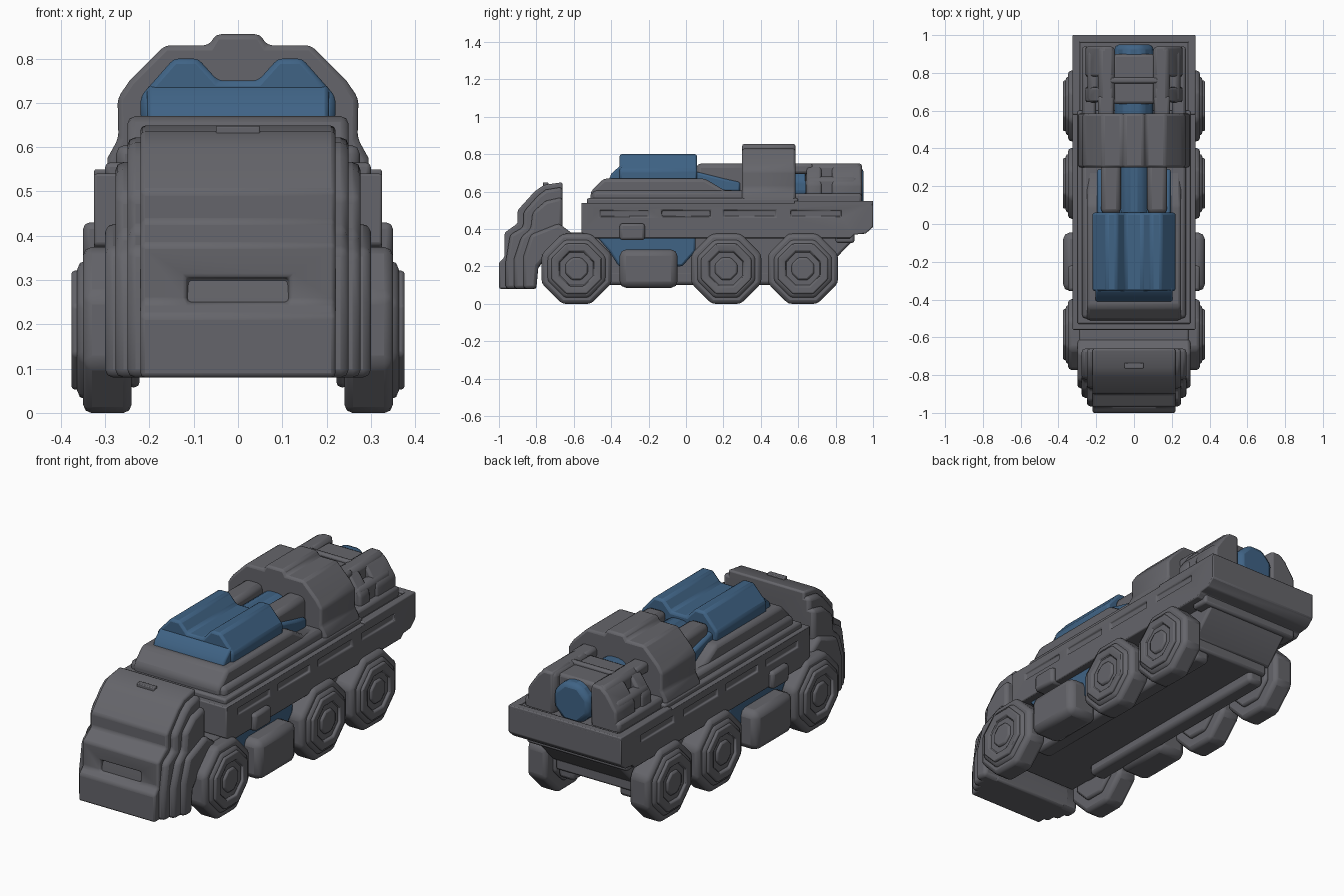
import bpy, bmesh, math

cube = bpy.data.objects.get("Cube")
if cube:
    bpy.data.objects.remove(cube, do_unlink=True)


def material(name, color):
    m = bpy.data.materials.new(name)
    m.use_nodes = True
    m.diffuse_color = color
    m.node_tree.nodes["Principled BSDF"].inputs["Base Color"].default_value = color
    return m


GREY = material("armour grey", (0.13, 0.13, 0.145, 1))
BLUE = material("canopy blue", (0.05, 0.125, 0.235, 1))


def prism(name, pts, axis, a, b, mat=GREY, bevel=0.012):
    """Extrude a profile: axis x takes (y, z) points, axis y takes (x, z) points."""
    bm = bmesh.new()
    place = (lambda p, t: (t, p[0], p[1])) if axis == "x" else (lambda p, t: (p[0], t, p[1]))
    ends = [[bm.verts.new(place(p, t)) for p in pts] for t in (a, b)]
    bm.faces.new(ends[0])
    bm.faces.new(ends[1][::-1])
    n = len(pts)
    for i in range(n):
        j = (i + 1) % n
        bm.faces.new((ends[0][i], ends[1][i], ends[1][j], ends[0][j]))
    bmesh.ops.recalc_face_normals(bm, faces=bm.faces)
    me = bpy.data.meshes.new(name)
    bm.to_mesh(me)
    bm.free()
    ob = bpy.data.objects.new(name, me)
    bpy.context.collection.objects.link(ob)
    me.materials.append(mat)
    if bevel:
        mod = ob.modifiers.new("soft edges", "BEVEL")
        mod.width, mod.segments, mod.limit_method = bevel, 2, "ANGLE"
    bpy.ops.object.select_all(action="DESELECT")
    ob.select_set(True)
    bpy.context.view_layer.objects.active = ob
    bpy.ops.object.shade_smooth_by_angle(angle=math.radians(40))
    return ob


def box(name, x, y, z, mat=GREY, bevel=0.012):
    return prism(name, [(y[0], z[0]), (y[1], z[0]), (y[1], z[1]), (y[0], z[1])],
                 "x", x[0], x[1], mat, bevel)


def pair(name, x, y, z, mat=GREY, bevel=0.012):
    for side, s in (("left", 1), ("right", -1)):
        box(side + "_" + name, sorted((s * x[0], s * x[1])), y, z, mat, bevel)


def carve(ob, cutter):
    """Cut a recess and remove the cutter."""
    cutter.hide_render = True
    cut = ob.modifiers.new("recess", "BOOLEAN")
    cut.object, cut.solver = cutter, "EXACT"
    bpy.context.view_layer.objects.active = ob
    bpy.ops.object.modifier_move_to_index(modifier="recess", index=0)
    bpy.ops.object.modifier_apply(modifier="recess")
    bpy.data.objects.remove(cutter, do_unlink=True)


def arch(half):
    """Mirror half of an outline across x = 0."""
    return half + [(-x, z) for x, z in reversed(half)]


def octagon(cy, cz, r):
    return [(cy + r * math.cos(math.pi * (k + .5) / 4), cz + r * math.sin(math.pi * (k + .5) / 4))
            for k in range(8)]


# Cab: narrow core with stepped cheeks on both sides
cab = prism("cab", [(-1, .08), (-1, .22), (-.97, .25), (-.97, .38), (-.9, .43), (-.9, .5),
                    (-.81, .6), (-.76, .635), (-.66, .65), (-.66, .38), (-.72, .3),
                    (-.79, .19), (-.8, .08)], "x", -.22, .22, bevel=.018)
carve(cab, box("grille_cutter", (-.115, .115), (-1.1, -.95), (.25, .305), bevel=0))
prism("cab_inner_cheeks", [(-.965, .08), (-.965, .22), (-.94, .37), (-.87, .41), (-.87, .49),
                           (-.79, .58), (-.75, .61), (-.66, .625), (-.66, .38), (-.79, .19),
                           (-.8, .08)], "x", -.25, .25, bevel=.018)
prism("cab_middle_cheeks", [(-.92, .08), (-.92, .24), (-.88, .36), (-.83, .4), (-.82, .49),
                            (-.75, .55), (-.66, .57), (-.66, .38), (-.79, .2), (-.8, .08)],
      "x", -.277, .277, bevel=.018)
prism("cab_outer_cheeks", [(-.87, .08), (-.87, .25), (-.83, .37), (-.68, .43), (-.6, .37),
                           (-.7, .3), (-.79, .2), (-.8, .08)], "x", -.3, .3, bevel=.018)
box("roof_vent", (-.05, .05), (-.765, -.735), (.62, .648), bevel=.004)

# Lower chassis, skid rails and linking block behind the cab
box("chassis", (-.22, .22), (-.74, .76), (.15, .375))
pair("skid_rail", (.13, .22), (-.5, .74), (.1, .18), bevel=.02)
box("cab_link", (-.29, .29), (-.72, -.5), (.3, .38))
for y in (-.58, .21, .62):
    box("axle", (-.28, .28), (y - .05, y + .05), (.155, .24))

# Upper hull with grooved sides and overhanging sloped tail
hull = prism("hull", [(-.56, .38), (-.56, .54), (1, .54), (1, .41), (.96, .375), (.9, .37),
                      (.88, .35), (-.5, .35)], "x", -.325, .325)
for a, b in ((-.46, -.2), (-.13, .13), (.2, .48), (.56, .83)):
    for s in (1, -1):
        carve(hull, box("groove_cutter", sorted((s * .314, s * .4)), (a, b), (.465, .5), bevel=0))
prism("tail_underside", [(.6, .36), (.9, .375), (.885, .33), (.76, .2), (.6, .2)],
      "x", -.24, .24)
box("tail_bumper", (-.29, .29), (.8, .9), (.325, .39))
pair("deck_rim", (.285, .325), (.58, 1), (.53, .55), bevel=.005)
box("tail_rim", (-.32, .32), (.96, 1), (.53, .55), bevel=.005)

# Blue side cells, tanks and small lockers between the wheels
prism("side_cells", [(-.49, .375), (.05, .375), (.05, .28), (-.02, .2), (-.36, .2), (-.41, .28)],
      "x", -.285, .285, BLUE)
pair("tank", (.2, .375), (-.355, -.045), (.085, .29), bevel=.035)
pair("locker", (.27, .35), (-.355, -.22), (.34, .43), bevel=.015)

# Octagonal wheels with dished hubs
for y in (-.585, .215, .625):
    for side, s in (("left", 1), ("right", -1)):
        prism(side + "_tyre", octagon(y, .187, .203), "x", s * .24, s * .35, bevel=.02)
        prism(side + "_wheel_face", octagon(y, .187, .17), "x", s * .3, s * .363, bevel=.02)
        ring = prism(side + "_hub_ring", octagon(y, .187, .145), "x", s * .3, s * .376)
        carve(ring, prism("dish_cutter", octagon(y, .187, .1), "x", s * .362, s * .4, bevel=0))
        prism(side + "_hub_cap", octagon(y, .187, .065), "x", s * .3, s * .374, bevel=.01)
        prism(side + "_inner_hub", octagon(y, .187, .14), "x", s * .222, s * .25)

# Superstructure under the canopy
prism("superstructure", [(-.51, .53), (-.51, .6), (-.44, .67), (.1, .67), (.2, .61), (.34, .6),
                         (.34, .53)], "x", -.25, .25, bevel=.018)
box("superstructure_skirt", (-.275, .275), (-.5, .32), (.53, .605), bevel=.02)
box("superstructure_foot", (-.3, .3), (-.53, .6), (.53, .565), bevel=.01)

# Twin hump canopy with sloped nose and tail
prism("canopy", arch([(.22, .66), (.22, .715), (.145, .8), (.09, .8), (.045, .75)]), "y",
      -.355, .06, BLUE)
prism("canopy_nose", [(-.415, .655), (-.4, .695), (-.35, .74), (-.33, .74), (-.33, .655)], "x",
      -.205, .205, BLUE, .02)
prism("canopy_tail", [(.04, .64), (.04, .71), (.2, .67), (.29, .65), (.29, .6), (.18, .6)],
      "x", -.195, .195, BLUE)
prism("core_tube", octagon(0, .625, .112), "y", .04, .95, BLUE, .025)
pair("spine_rail", (.07, .175), (.055, .34), (.58, .75), bevel=.025)

# Broad hoop over the hull
prism("hoop", arch([(.295, .53), (.295, .575), (.27, .62), (.272, .71), (.245, .75),
                    (.165, .83), (.065, .83), (.05, .855)]), "y", .3, .585)

# Rear engine cradle enclosing the core tube, open just behind the hoop
pair("cradle_beam", (.105, .19), (.56, .68), (.695, .75), bevel=.015)
pair("cradle_rail", (.1, .19), (.64, .94), (.53, .75), bevel=.025)
pair("cradle_wall", (.18, .245), (.64, .92), (.53, .68), bevel=.025)
pair("cradle_foot", (.2, .275), (.56, .94), (.53, .59), bevel=.015)
box("cradle_spine", (-.11, .11), (.635, .9), (.56, .735), bevel=.015)
box("cradle_crossbar", (-.13, .13), (.745, .775), (.7, .75), bevel=.01)
for a, b in ((.645, .725), (.78, .94)):
    for side, s in (("left", 1), ("right", -1)):
        prism(side + "_cradle_rib", [(s * .26, .53), (s * .255, .64), (s * .2, .72),
                                     (s * .165, .75), (s * .11, .75), (s * .11, .53)], "y", a, b)
